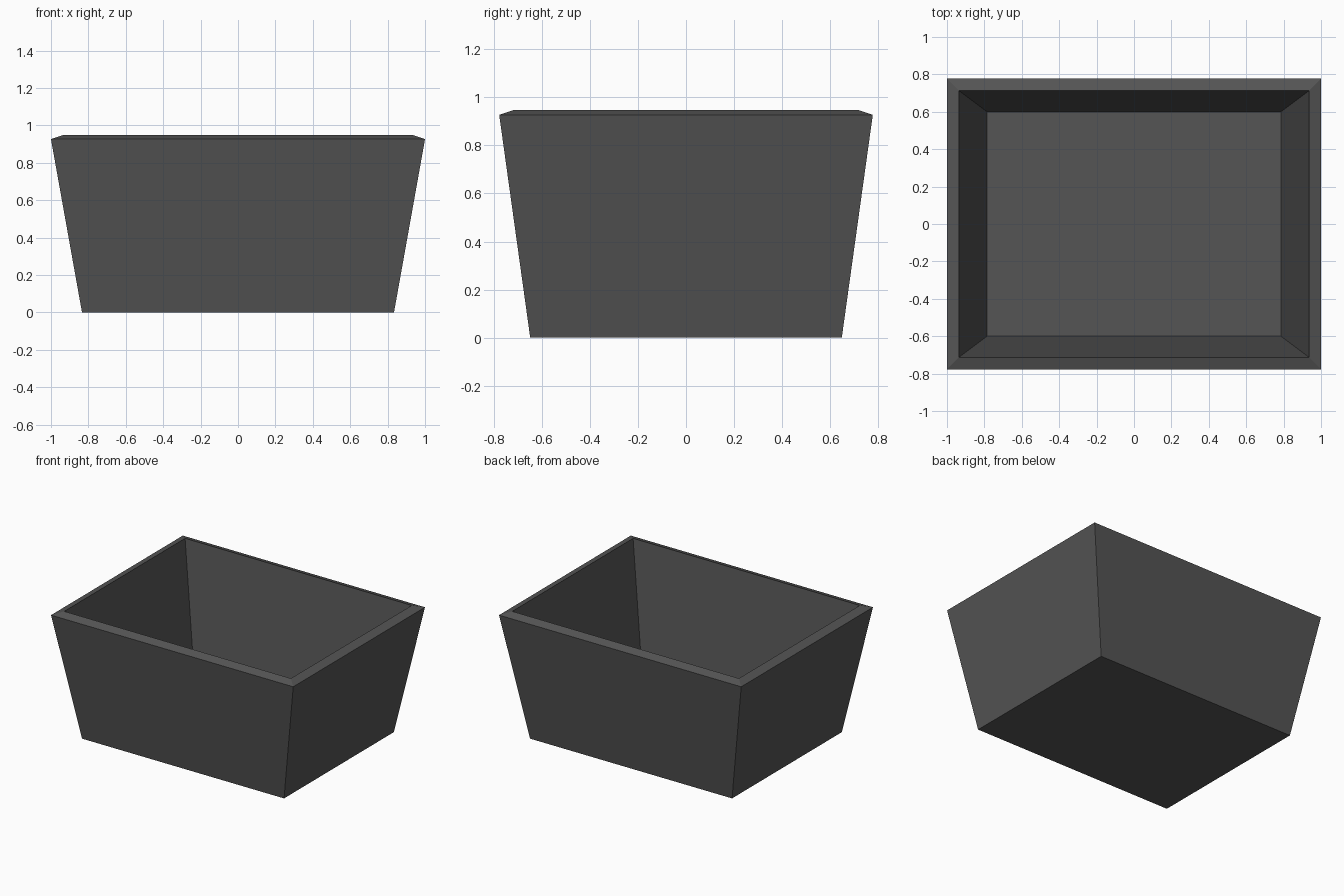
import bpy, bmesh

if "Cube" in bpy.data.objects:
    bpy.data.objects.remove(bpy.data.objects["Cube"])

# One dark grey colour
grey = bpy.data.materials.new("dark_grey")
grey.diffuse_color = (0.09, 0.09, 0.09, 1)
grey.use_nodes = True
grey.node_tree.nodes["Principled BSDF"].inputs["Base Color"].default_value = grey.diffuse_color

# Rectangular rings (half x, half y, z): outside bottom, outside rim, raised inner rim, inside floor
RINGS = [(0.834, 0.648, 0.0), (1.0, 0.777, 0.927), (0.936, 0.713, 0.948), (0.786, 0.60, 0.064)]
CORNERS = [(-1, -1), (1, -1), (1, 1), (-1, 1)]

# Tapered open tub: join successive rings, close underside and floor
bm = bmesh.new()
rings = [[bm.verts.new((sx * hx, sy * hy, z)) for sx, sy in CORNERS] for hx, hy, z in RINGS]
for a, b in zip(rings, rings[1:]):
    for i in range(4):
        j = (i + 1) % 4
        bm.faces.new((a[i], a[j], b[j], b[i]))
bm.faces.new(rings[0][::-1])
bm.faces.new(rings[-1])
bmesh.ops.recalc_face_normals(bm, faces=bm.faces[:])

mesh = bpy.data.meshes.new("tapered_tub")
bm.to_mesh(mesh)
bm.free()
mesh.materials.append(grey)
tub = bpy.data.objects.new("tapered_tub", mesh)
bpy.context.collection.objects.link(tub)
